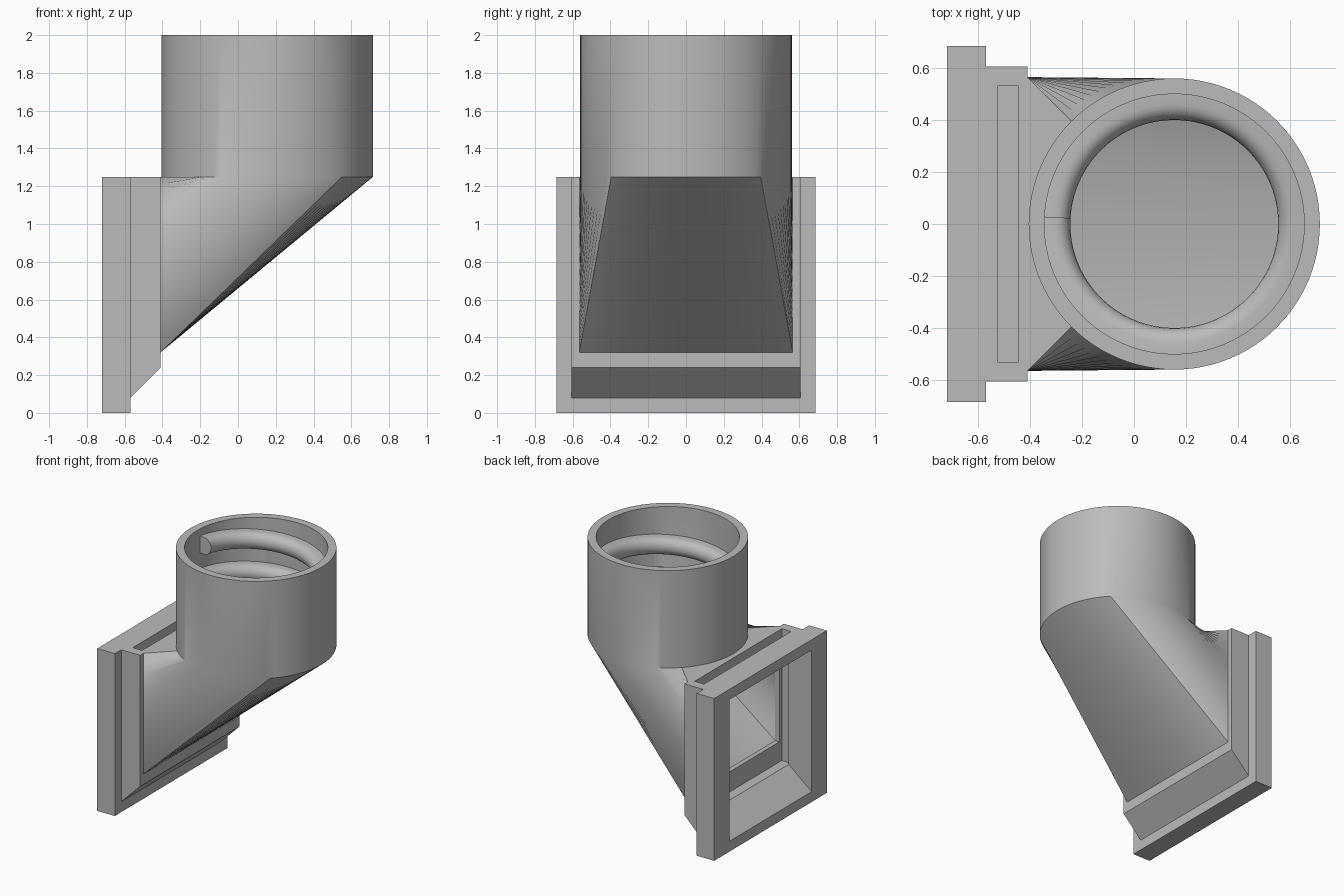
import bpy
import bmesh
from math import cos, sin, pi, radians
from mathutils import Vector

cube = bpy.data.objects.get("Cube")
if cube:
    bpy.data.objects.remove(cube, do_unlink=True)

grey = bpy.data.materials.new("plain grey")
grey.use_nodes = True
grey.diffuse_color = (0.5, 0.5, 0.5, 1)
grey.node_tree.nodes["Principled BSDF"].inputs["Base Color"].default_value = (0.5, 0.5, 0.5, 1)

AXIS = 0.155      # collar centre along x
JOIN = -0.41      # plane where the duct meets the frame
TOP = 1.25        # top of the frame, base of the collar
SIDE = 24         # segments per quarter of the duct


def skin(name, rings, closed=True, smooth=True):
    """Bridge rings of equal length; either close the chain or cap its ends."""
    bm = bmesh.new()
    loops = [[bm.verts.new(p) for p in ring] for ring in rings]
    pairs = list(zip(loops, loops[1:]))
    if closed:
        pairs.append((loops[-1], loops[0]))
    else:
        bm.faces.new(loops[0])
        bm.faces.new(loops[-1])
    for a, b in pairs:
        for i in range(len(a)):
            j = (i + 1) % len(a)
            bm.faces.new((a[i], a[j], b[j], b[i]))
    bmesh.ops.recalc_face_normals(bm, faces=bm.faces)
    mesh = bpy.data.meshes.new(name)
    bm.to_mesh(mesh)
    bm.free()
    mesh.materials.append(grey)
    obj = bpy.data.objects.new(name, mesh)
    bpy.context.collection.objects.link(obj)
    if smooth:
        bpy.ops.object.select_all(action='DESELECT')
        obj.select_set(True)
        bpy.context.view_layer.objects.active = obj
        bpy.ops.object.shade_smooth_by_angle(angle=radians(30))
    return obj


def rect(x, half, low, high, steps=1):
    """Upright rectangle at x, starting at the lower -y corner."""
    corners = [Vector((x, -half, low)), Vector((x, half, low)),
               Vector((x, half, high)), Vector((x, -half, high))]
    return [corners[k].lerp(corners[(k + 1) % 4], i / steps)
            for k in range(4) for i in range(steps)]


def circle(r, z):
    """Level circle whose quarters line up with the rectangle sides."""
    n = 4 * SIDE
    return [Vector((AXIS + r * cos(a), r * sin(a), z))
            for a in (-pi / 4 + 2 * pi * i / n for i in range(n))]


# Square-to-round duct with its collar, outside then inside
skin("duct_and_collar", [
    rect(JOIN, 0.565, 0.32, TOP, SIDE),
    circle(0.56, TOP), circle(0.56, 2), circle(0.5, 2), circle(0.5, TOP),
    rect(JOIN, 0.5, 0.39, 1.17, SIDE)])

# Stepped mounting frame with chamfered underside and sloping inner floor
frame = skin("mounting_frame", [
    rect(-0.72, 0.685, 0, TOP), rect(-0.57, 0.685, 0, TOP),
    rect(-0.57, 0.605, 0.08, TOP), rect(JOIN, 0.605, 0.24, TOP),
    rect(JOIN, 0.5, 0.39, 1.17), rect(-0.485, 0.5, 0.39, 1.17),
    rect(-0.485, 0.5, 0.27, 1.17), rect(-0.72, 0.5, 0.08, 1.17)], smooth=False)

# Slot dropped in from the top of the frame
cutter = skin("slot_cutter", [rect(-0.525, 0.53, 0.235, 1.4),
                              rect(-0.445, 0.53, 0.235, 1.4)],
              closed=False, smooth=False)
cutter.hide_render = True
cutter.hide_viewport = True
cutter.display_type = 'WIRE'
cut = frame.modifiers.new("slot", 'BOOLEAN')
cut.operation = 'DIFFERENCE'
cut.solver = 'EXACT'
cut.object = cutter

# Rounded thread winding down inside the collar
nose = [(0.46 - 0.06 * cos(a), 0.065 * sin(a))
        for a in (-pi / 2 + pi * i / 10 for i in range(11))]
profile = [(0.51, -0.065)] + nose + [(0.51, 0.065)]
turns, pitch, steps = 1.77, 0.25, 150
thread = []
for s in range(steps + 1):
    t = turns * s / steps
    a = radians(177) - 2 * pi * t
    thread.append([Vector((AXIS + r * cos(a), r * sin(a), 1.88 - pitch * t + h))
                   for r, h in profile])
skin("inner_thread", thread, closed=False)
